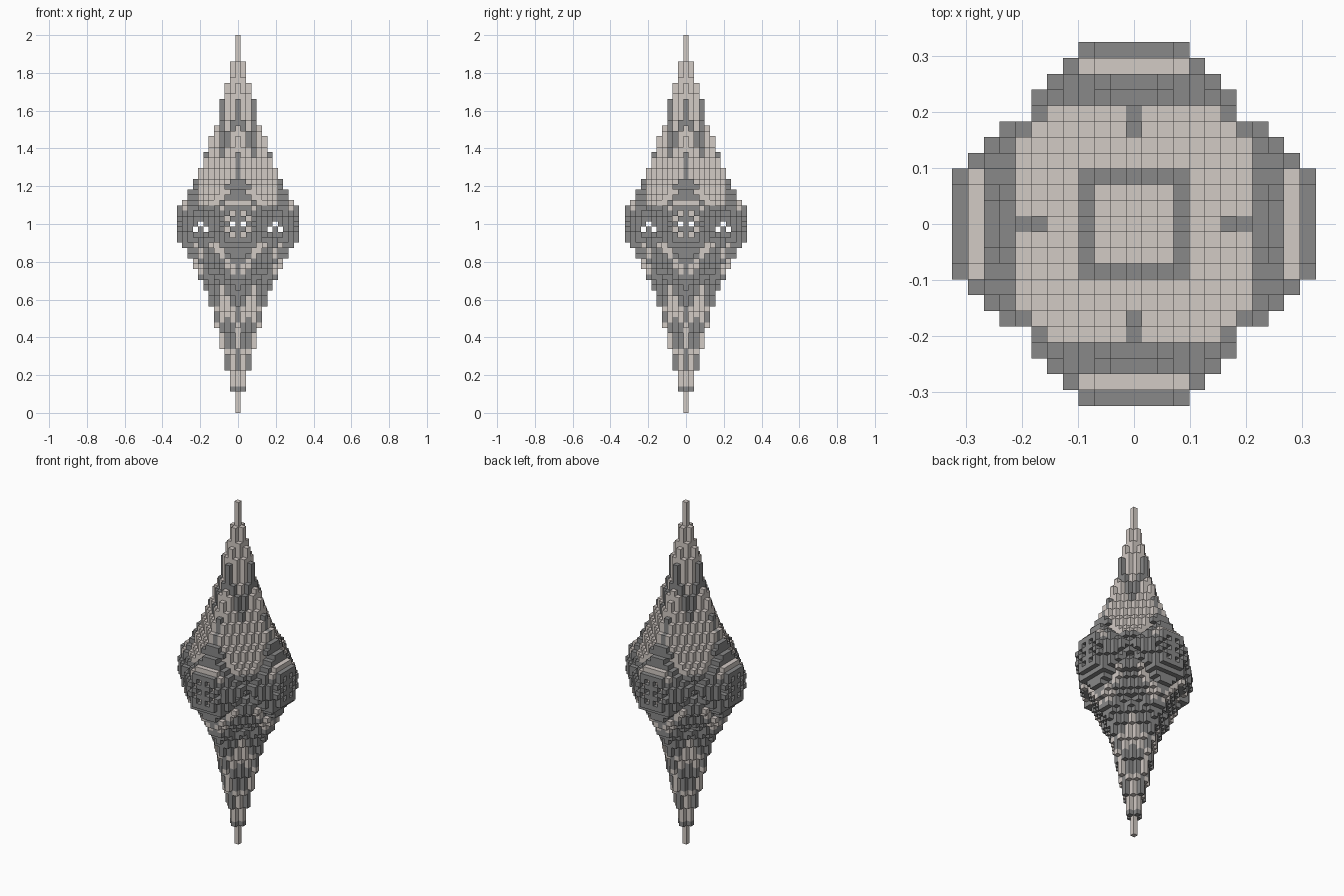
import bpy
import bmesh
from math import hypot

cube = bpy.data.objects.get("Cube")
if cube:
    bpy.data.objects.remove(cube, do_unlink=True)

LEVELS, MID, REACH = 71, 35, 11
S = 2 / LEVELS


def material(name, rgb):
    m = bpy.data.materials.new(name)
    m.use_nodes = True
    m.diffuse_color = (*rgb, 1)
    m.node_tree.nodes["Principled BSDF"].inputs["Base Color"].default_value = (*rgb, 1)
    return m


MATERIALS = [material("dark grey stone", (0.25, 0.25, 0.25)),
             material("pale stone", (0.65, 0.595, 0.56))]

# Spindle profile: heights at which each whole block radius begins
LOWER = [0, 0.125, 0.23, 0.34, 0.46, 0.57, 0.65, 0.70, 0.76, 0.82, 0.865, 0.90]
UPPER = [2, 1.86, 1.75, 1.66, 1.525, 1.46, 1.38, 1.305, 1.24, 1.18, 1.13, 1.10]


def radius(k):
    z = (k + 0.5) * S
    steps = LOWER if z < 1 else UPPER
    for n in range(len(steps) - 1):
        a, b = steps[n], steps[n + 1]
        if (z - a) * (z - b) <= 0:
            return n + (z - a) / (b - a)
    return REACH + 0.02


def is_eye_hole(across, dz):
    return (across == 1 and dz == 0) or (across in (6, 8) and dz == -1) \
        or (across == 7 and dz == 0)


def solid(i, j, k):
    i, j, dz = abs(i), abs(j), k - MID
    if is_eye_hole(i, dz) or is_eye_hole(j, dz):
        return False
    r = radius(k)
    u, m = min(i, j), max(i, j)
    # Sunken quarters of each eye
    if m == REACH and 1 <= u <= 2 and u + abs(dz) == 3:
        return False
    # Eye plates narrow to a diamond above and below their middle
    rim = r - 0.25 * max(0, abs(dz) - 1) if abs(dz) <= 3 else r
    # Shallow grooves circling the four eyes
    if -11 < dz < 8 and u >= 2 and (u + abs(dz)) % 5 == 3:
        rim -= 0.9
    # The cross-section turns from an octagon at the belly to a diamond at the tips
    slant = 0.785 + 0.15 * min(1, max(0, abs(dz) - 2) / 10)
    return m <= r + 0.01 and (i + j) * slant <= max(rim, m * slant) + 0.01


def colour(i, j, k):
    """0 is dark, 1 is pale; u is the distance from the middle of a side."""
    i, j, dz = abs(i), abs(j), k - MID
    u, m = min(i, j), max(i, j)
    if m == 10 and dz > -4:                      # pale eye lids and sockets
        socket = 1 <= u <= 2 and u + abs(dz) == 3
        return int(socket or (dz >= 3 and u <= 3))
    if dz > 3:                                   # shoulders and collared spire
        tick = u == 0 and m >= 6
        return int(m != 3 and m <= 7 and hypot(i, j) < 8.9 and not tick)
    if dz > -4:                                  # dark belly
        return 0
    if dz > -11:                                 # chevrons below the eyes
        return int(u >= 1 and m - u >= 3 and -10.5 + 1.2 * u <= dz <= -8.5 + 1.2 * u)
    if dz > -19:                                 # marks on the lower spike
        return int(1 <= u <= 3 and -21 + 2 * u <= dz <= -18 + 2 * u)
    if dz > -24:
        return int(u == 0)
    if dz > -28:
        return int(u >= 1)
    return int(dz != -31)


SPAN = range(-REACH, REACH + 1)
blocks = {(i, j, k) for k in range(LEVELS) for i in SPAN for j in SPAN if solid(i, j, k)}


def build_part(name, low, high):
    """Make the exposed block faces between two levels."""
    bm = bmesh.new()
    corners = {}

    def vert(p):
        if p not in corners:
            corners[p] = bm.verts.new(((p[0] - 0.5) * S, (p[1] - 0.5) * S, p[2] * S))
        return corners[p]

    for cell in sorted(blocks):
        if not low <= cell[2] < high:
            continue
        for axis in range(3):
            b, c = (axis + 1) % 3, (axis + 2) % 3
            for side in (0, 1):
                near = list(cell)
                near[axis] += 2 * side - 1
                if tuple(near) in blocks:
                    continue
                loop = []
                for db, dc in ((0, 0), (1, 0), (1, 1), (0, 1)):
                    p = list(cell)
                    p[axis] += side
                    p[b] += db
                    p[c] += dc
                    loop.append(vert(tuple(p)))
                face = bm.faces.new(loop if side else loop[::-1])
                face.material_index = colour(*cell)
    mesh = bpy.data.meshes.new(name)
    bm.to_mesh(mesh)
    bm.free()
    for m in MATERIALS:
        mesh.materials.append(m)
    bpy.context.collection.objects.link(bpy.data.objects.new(name, mesh))


build_part("lower_spike", 0, 24)
build_part("eyed_belly", 24, 43)
build_part("upper_spire", 43, LEVELS)
